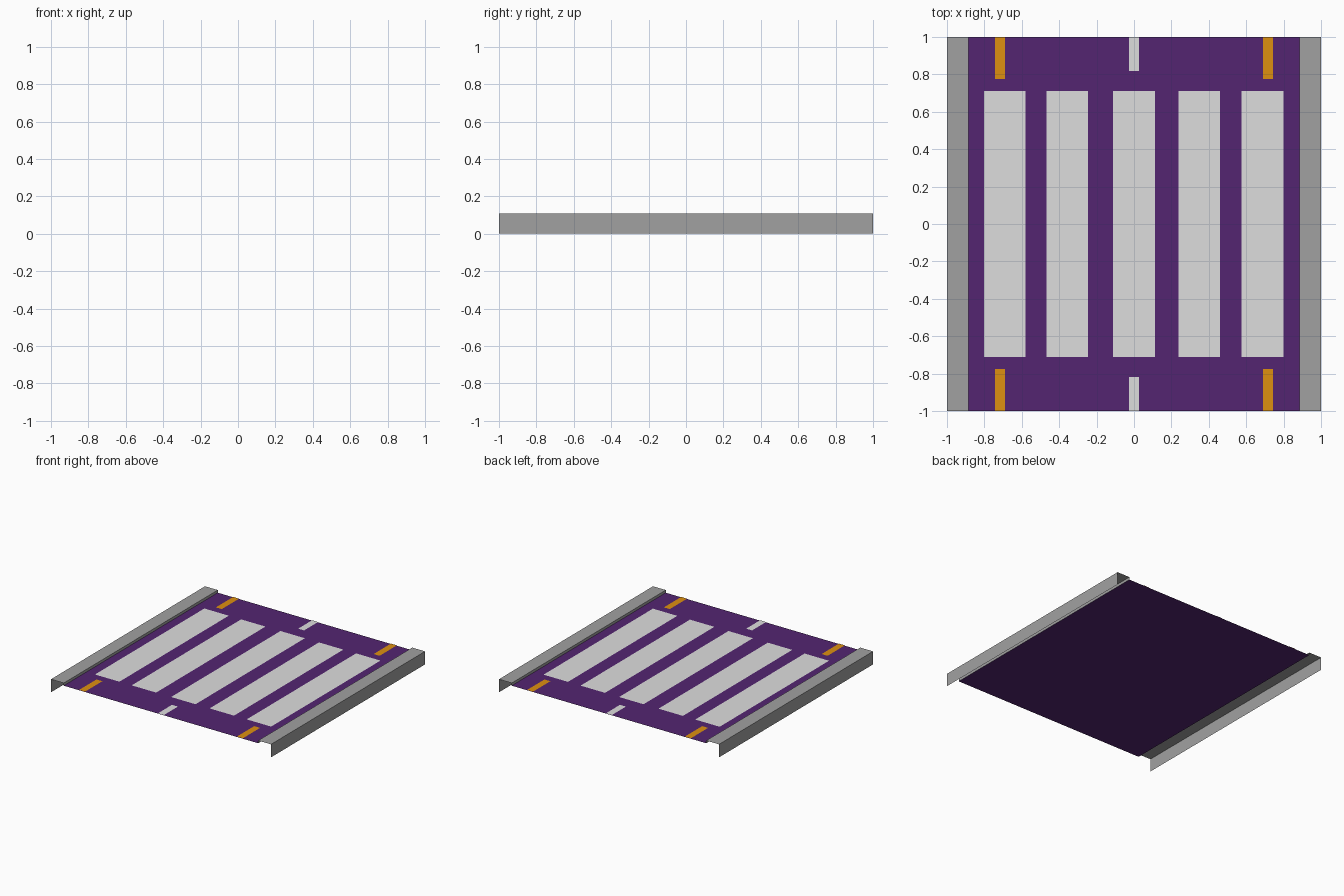
import bpy

if "Cube" in bpy.data.objects:
    bpy.data.objects.remove(bpy.data.objects["Cube"])

DECK_Z, TOP_Z, EDGE = 0.085, 0.107, 0.884
MARK_Z = DECK_Z + 0.003


def material(name, rgb):
    m = bpy.data.materials.new(name)
    m.diffuse_color = (*rgb, 1)
    m.use_nodes = True
    m.node_tree.nodes["Principled BSDF"].inputs["Base Color"].default_value = m.diffuse_color
    return m


purple = material("purple", (0.087, 0.0185, 0.165))
grey = material("grey", (0.356, 0.356, 0.356))
white = material("pale_grey", (0.73, 0.73, 0.73))
orange = material("orange", (0.73, 0.28, 0.005))


def sheet(name, verts, faces, mat):
    me = bpy.data.meshes.new(name)
    me.from_pydata(verts, [], faces)
    me.materials.append(mat)
    me.update()
    ob = bpy.data.objects.new(name, me)
    bpy.context.collection.objects.link(ob)
    return ob


def flat(name, x0, x1, y0, y1, z, mat):
    return sheet(name, [(x0, y0, z), (x1, y0, z), (x1, y1, z), (x0, y1, z)],
                 [(0, 1, 2, 3)], mat)


# deck
flat("deck", -EDGE, EDGE, -1, 1, DECK_Z, purple)

# folded side rails: outer wall, top and short inner lip, open at the ends
profile = [(1, 0), (1, TOP_Z), (EDGE, TOP_Z), (EDGE, DECK_Z)]
for side, s in (("right", 1), ("left", -1)):
    verts = [(s * x, y, z) for y in (-1, 1) for x, z in profile]
    faces = [(i, i + 4, i + 5, i + 1) for i in range(3)]
    if s < 0:
        faces = [f[::-1] for f in faces]
    sheet(side + "_rail", verts, faces, grey)

# long pale panels
for i, x in enumerate((-0.692, -0.358, 0, 0.35, 0.687)):
    flat(f"panel_{i + 1}", x - 0.111, x + 0.111, -0.71, 0.71, MARK_Z, white)

# short end marks, front and back
for end, s in (("back", 1), ("front", -1)):
    for tag, x, y, mat in (("left", -0.717, 0.775, orange),
                           ("middle", 0, 0.819, white),
                           ("right", 0.717, 0.775, orange)):
        y0, y1 = sorted((s * y, s))
        flat(f"{end}_{tag}_mark", x - 0.027, x + 0.027, y0, y1, MARK_Z, mat)
